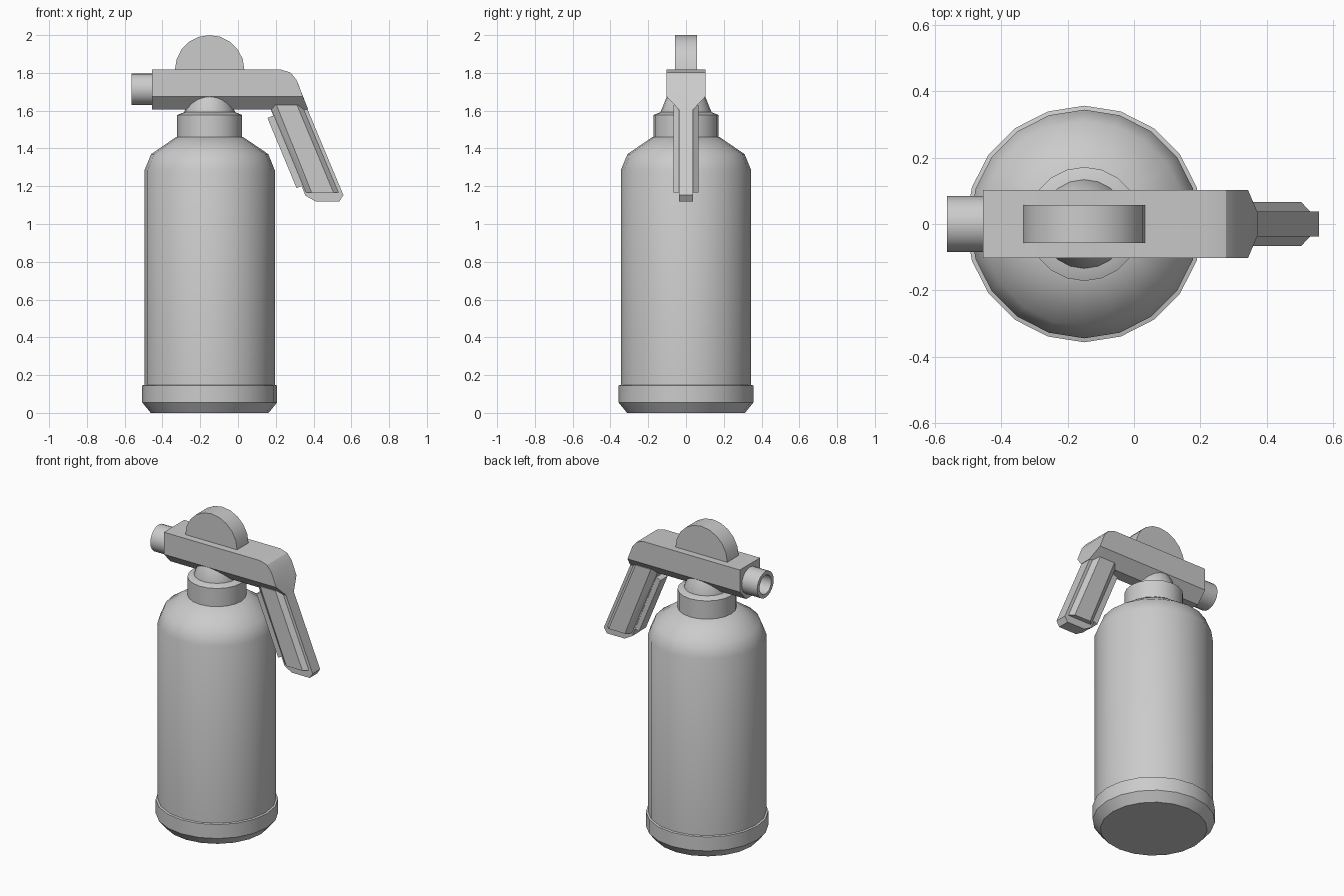
import bpy, bmesh
from math import sin, cos, pi, radians
from mathutils import Matrix

if "Cube" in bpy.data.objects:
    bpy.data.objects.remove(bpy.data.objects["Cube"])

CX = -0.15      # axis of the bottle
SIDES = 20


def finish(name, bm, angle=None):
    bmesh.ops.recalc_face_normals(bm, faces=bm.faces)
    me = bpy.data.meshes.new(name)
    bm.to_mesh(me)
    bm.free()
    ob = bpy.data.objects.new(name, me)
    bpy.context.collection.objects.link(ob)
    if angle:
        bpy.ops.object.select_all(action='DESELECT')
        ob.select_set(True)
        bpy.context.view_layer.objects.active = ob
        bpy.ops.object.shade_smooth_by_angle(angle=radians(angle))
    return ob


def lathe(name, profile, matrix, angle=36):
    """Revolve (radius, height) points around z, cap both ends."""
    bm = bmesh.new()
    rings = [[bm.verts.new((r * cos(2 * pi * i / SIDES), r * sin(2 * pi * i / SIDES), z))
              for i in range(SIDES)] for r, z in profile]
    for a, b in zip(rings, rings[1:]):
        for i in range(SIDES):
            j = (i + 1) % SIDES
            bm.faces.new((a[i], a[j], b[j], b[i]))
    bm.faces.new(rings[0])
    bm.faces.new(rings[-1])
    bmesh.ops.transform(bm, matrix=matrix, verts=bm.verts)
    return finish(name, bm, angle)


def hull(name, layers, angle=None):
    """Convex solid from mirrored side profiles: [(half_width, [(x, z), ...]), ...]."""
    bm = bmesh.new()
    for w, pts in layers:
        for x, z in pts:
            for s in (-1, 1):
                bm.verts.new((x, s * w, z))
    res = bmesh.ops.convex_hull(bm, input=bm.verts)
    junk = [g for g in res["geom_interior"] + res["geom_unused"]
            if isinstance(g, bmesh.types.BMVert)]
    bmesh.ops.delete(bm, geom=list(set(junk)), context='VERTS')
    bmesh.ops.dissolve_limit(bm, angle_limit=radians(1), verts=bm.verts, edges=bm.edges)
    return finish(name, bm, angle)


upright = Matrix.Translation((CX, 0, 0))

# Bottle with stepped base ring and rounded shoulder
lathe("bottle", [(0.312, 0), (0.357, 0.055), (0.357, 0.145), (0.345, 0.148),
                 (0.345, 1.285), (0.31, 1.37), (0.178, 1.46), (0.15, 1.46)], upright)

# Screw collar and the cone that carries the head
lathe("collar", [(0.172, 1.455), (0.172, 1.577), (0.135, 1.592)], upright)
lathe("neck_cone", [(0.134, 1.58), (0.134, 1.595), (0.101, 1.676), (0.085, 1.70)], upright)

# Spray head: wide block with chamfered underside
hull("head", [
    (0.103, [(-0.455, 1.675), (-0.455, 1.817), (0.228, 1.817), (0.278, 1.802),
             (0.31, 1.763), (0.344, 1.675)]),
    (0.037, [(-0.455, 1.605), (0.372, 1.605)])], 30)

# Half disc on top of the head
hull("top_disc", [(0.058, [(CX + 0.184 * cos(pi * i / 10), 1.816 + 0.184 * sin(pi * i / 10))
                           for i in range(11)])], 30)

# Hollow nozzle pointing to -x
lathe("nozzle", [(0.084, 0), (0.084, 0.125), (0.06, 0.125), (0.06, 0.03)],
      Matrix.Translation((-0.44, 0, 1.713)) @ Matrix.Rotation(-pi / 2, 4, 'Y'))

# Handle: thin core, wider chamfered rib around it, and trigger strip inside
hull("handle_core", [(0.038, [(0.152, 1.66), (0.346, 1.66), (0.558, 1.153), (0.537, 1.12),
                              (0.41, 1.12), (0.357, 1.15), (0.357, 1.169)])])
hull("handle_rib", [
    (0.066, [(0.204, 1.63), (0.312, 1.63), (0.505, 1.168), (0.389, 1.168)]),
    (0.037, [(0.166, 1.63), (0.339, 1.63), (0.532, 1.168), (0.358, 1.168)])])
hull("trigger", [(0.036, [(0.156, 1.561), (0.22, 1.588), (0.375, 1.218), (0.31, 1.19)])])
